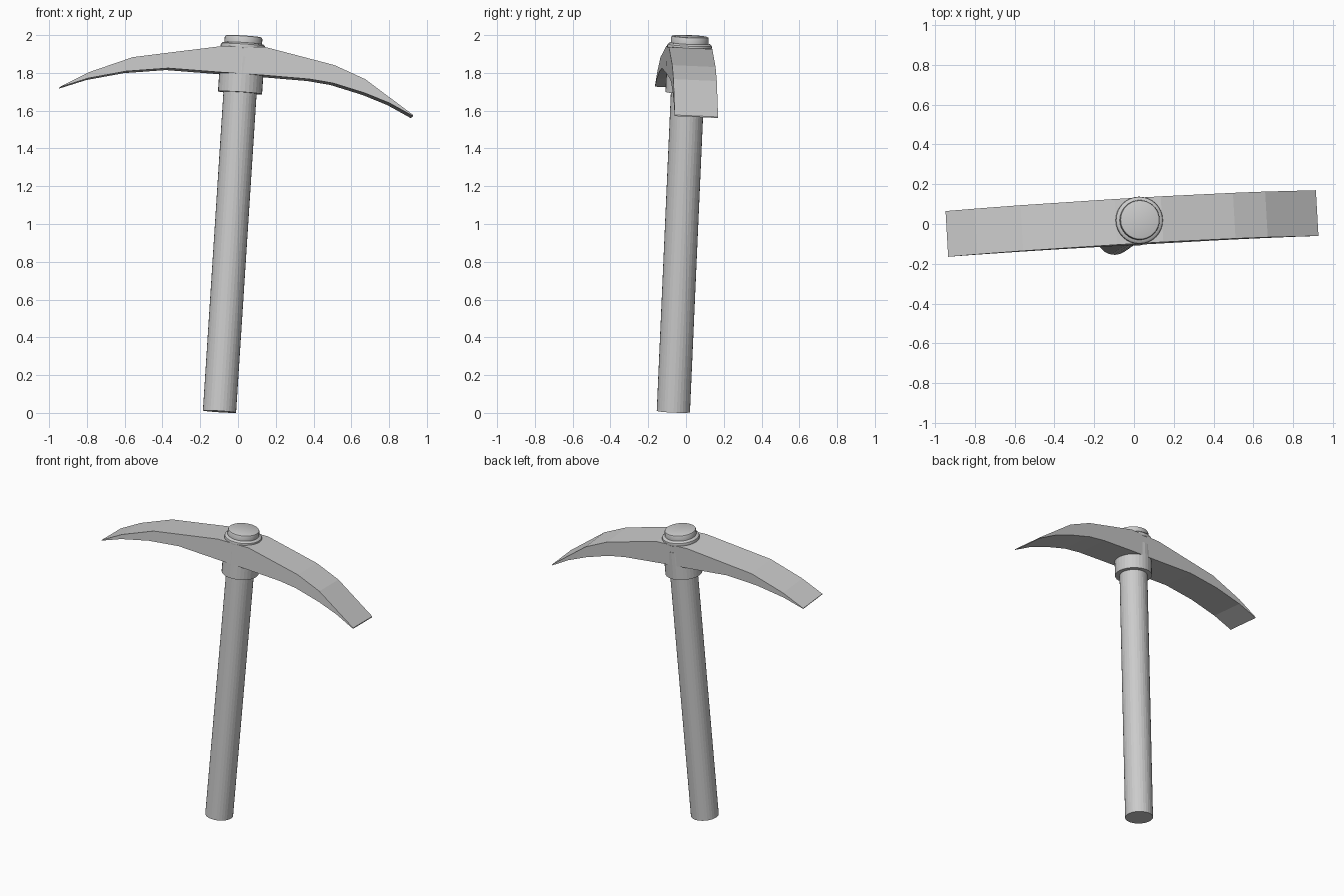
import bpy, bmesh, math
from mathutils import Vector

if "Cube" in bpy.data.objects:
    bpy.data.objects.remove(bpy.data.objects["Cube"])

# Leaning shaft axis, from handle base to cap centre
BASE = Vector((-0.098, -0.067, 0.007))
TIP = Vector((0.030, 0.021, 1.994))
AXIS = TIP - BASE
LENGTH = AXIS.length
ROT = AXIS.to_track_quat('Z', 'Y')


def finish(name, bm):
    bmesh.ops.recalc_face_normals(bm, faces=bm.faces)
    me = bpy.data.meshes.new(name)
    bm.to_mesh(me)
    bm.free()
    ob = bpy.data.objects.new(name, me)
    bpy.context.collection.objects.link(ob)
    return ob


def lathe(name, profile, sides=32, smooth=False):
    """Stack of rings (radius, distance along axis) with capped ends."""
    bm = bmesh.new()
    rings = []
    for r, h in profile:
        rings.append([bm.verts.new((r * math.cos(a), r * math.sin(a), h))
                      for a in (2 * math.pi * i / sides for i in range(sides))])
    for lo, hi in zip(rings, rings[1:]):
        for i in range(sides):
            j = (i + 1) % sides
            bm.faces.new((lo[i], lo[j], hi[j], hi[i]))
    bm.faces.new(rings[0][::-1])
    bm.faces.new(rings[-1])
    ob = finish(name, bm)
    ob.location = BASE
    ob.rotation_mode = 'QUATERNION'
    ob.rotation_quaternion = ROT
    if smooth:
        bpy.context.view_layer.objects.active = ob
        ob.select_set(True)
        bpy.ops.object.shade_smooth_by_angle(angle=math.radians(30))
        ob.select_set(False)
    return ob


# Handle and the collar under the head
lathe("handle", [(0.088, 0), (0.088, 1.80)], sides=32)
lathe("collar", [(0.117, 1.693), (0.117, 1.88)], sides=32)

# Stepped, rounded cap on top of the head
T = LENGTH
lathe("top_cap", [(0.108, T - 0.075), (0.117, T - 0.066), (0.119, T - 0.056),
                  (0.117, T - 0.046), (0.109, T - 0.039), (0.100, T - 0.037),
                  (0.100, T - 0.010), (0.097, T - 0.003), (0.090, T)],
      sides=32, smooth=True)

# Pick head: curved side profile (x, z) extruded across its width
top = [(-0.937, 1.731), (-0.79, 1.804), (-0.56, 1.883), (-0.087, 1.942),
       (0.145, 1.936), (0.508, 1.841), (0.67, 1.767), (0.925, 1.577)]
bottom = [(0.925, 1.571), (0.80, 1.64), (0.67, 1.693), (0.50, 1.746),
          (0.377, 1.767), (0.13, 1.788), (-0.10, 1.804), (-0.372, 1.825),
          (-0.593, 1.809), (-0.794, 1.772), (-0.937, 1.727)]
half = Vector((-0.057, 0.998, -0.045)) * 0.115
bm = bmesh.new()
sides = []
for s in (-1, 1):
    sides.append([bm.verts.new(Vector((x - 0.004, -0.0715 + 0.060 * x + 0.045 * z, z - 0.005))
                               + half * s) for x, z in top + bottom])
front, back = sides
n = len(front)
for i in range(n):
    j = (i + 1) % n
    bm.faces.new((front[i], front[j], back[j], back[i]))
bm.faces.new(front)
bm.faces.new(back[::-1])
finish("pick_head", bm)
